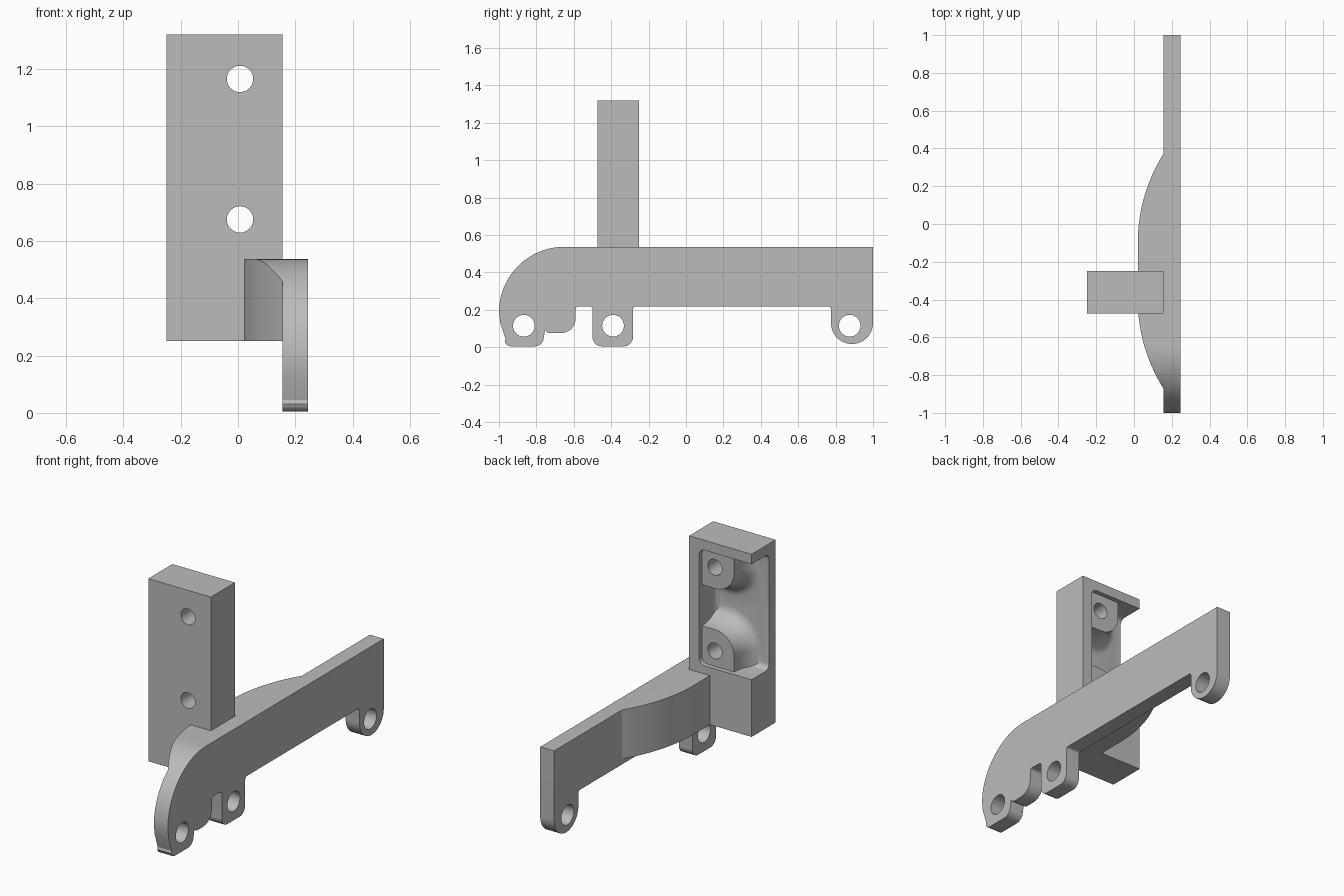
import bpy, bmesh, math
from mathutils import Vector

if "Cube" in bpy.data.objects:
    bpy.data.objects.remove(bpy.data.objects["Cube"])

grey = bpy.data.materials.new("plain grey")
grey.diffuse_color = (0.5, 0.5, 0.5, 1)
grey.use_nodes = True
grey.node_tree.nodes["Principled BSDF"].inputs["Base Color"].default_value = grey.diffuse_color


def loft(name, rings):
    """Closed solid through a list of matching 3D rings."""
    bm = bmesh.new()
    loops = [[bm.verts.new(p) for p in r] for r in rings]
    n = len(loops[0])
    for a, b in zip(loops, loops[1:]):
        for i in range(n):
            bm.faces.new((a[i], a[(i + 1) % n], b[(i + 1) % n], b[i]))
    bm.faces.new(loops[0][::-1])
    bm.faces.new(loops[-1])
    bmesh.ops.recalc_face_normals(bm, faces=bm.faces[:])
    me = bpy.data.meshes.new(name)
    bm.to_mesh(me)
    bm.free()
    ob = bpy.data.objects.new(name, me)
    bpy.context.collection.objects.link(ob)
    me.materials.append(grey)
    return ob


def place(p, axis, d):
    return {"x": (d, p[0], p[1]), "y": (p[0], d, p[1]), "z": (p[0], p[1], d)}[axis]


def prism(name, pts, axis, lo, hi):
    return loft(name, [[place(p, axis, d) for p in pts] for d in (lo, hi)])


def arc(cx, cy, r, a0, a1, n=12):
    return [(cx + r * math.cos(math.radians(a0 + (a1 - a0) * i / n)),
             cy + r * math.sin(math.radians(a0 + (a1 - a0) * i / n))) for i in range(n + 1)]


def circle(cx, cy, r, n=40):
    return arc(cx, cy, r, 0, 360, n)[:-1]


def rect(x0, y0, x1, y1):
    return [(x0, y0), (x1, y0), (x1, y1), (x0, y1)]


def boolean(ob, tool, op="DIFFERENCE"):
    m = ob.modifiers.new("cut", "BOOLEAN")
    m.operation, m.object, m.solver = op, tool, "EXACT"
    activate(ob)
    bpy.ops.object.modifier_apply(modifier=m.name)
    bpy.data.objects.remove(tool)


def activate(ob):
    bpy.ops.object.select_all(action="DESELECT")
    ob.select_set(True)
    bpy.context.view_layer.objects.active = ob


TOP, BELLY, FACE = 0.537, 0.218, 0.155

# Side plate: rounded nose, three lugs below
nose = arc(-0.65, 0.187, 0.35, 90, 180, 28)
outline = nose + [(-0.993, 0.13), (-0.965, 0.045)]
outline += arc(-0.935, 0.04, 0.035, 195, 270, 6)
outline += arc(-0.81, 0.055, 0.05, 270, 340, 8)
outline += arc(-0.725, 0.105, 0.03, 200, 270, 6)
outline += arc(-0.67, 0.155, 0.08, 270, 360, 10)
outline += arc(-0.575, 0.203, 0.015, 180, 90, 4)
outline += arc(-0.515, 0.203, 0.015, 90, 0, 4)
outline += arc(-0.45, 0.055, 0.05, 180, 270, 8)
outline += arc(-0.333, 0.055, 0.05, 270, 360, 8)
outline += arc(-0.268, 0.203, 0.015, 180, 90, 4)
outline += arc(0.76, 0.203, 0.015, 90, 0, 4)
outline += arc(0.8875, 0.13, 0.1125, 180, 360, 24)
outline += [(1.0, TOP)]
plate = prism("side_plate", outline, "x", FACE, 0.245)
for y in (-0.867, -0.39, 0.875):
    boolean(plate, prism("bore", circle(y, 0.115, 0.058), "x", 0, 0.4))

# Curved rib on the inner side, trimmed to the plate's nose
R, x0 = 0.886, 0.02
half = math.degrees(math.asin(0.47 / R))
plan = arc(x0 + R, -0.1, R, 180 - half, 180, 16) + arc(x0 + R, -0.4, R, 180, 180 + half, 16)
plan[0], plan[-1] = (FACE, 0.37), (FACE, -0.87)
rib = prism("curved_rib", plan, "z", 0.25, TOP)
boolean(rib, prism("nose_trim", nose + [(-1, 0.1), (0.6, 0.1), (0.6, TOP)], "x", -0.2, 0.4),
        "INTERSECT")

# Upright block with a pocket in its back, open towards -x
FRONT, BACK, FLOOR, RIM = -0.473, -0.25, -0.412, -0.277
block = prism("upright_block", rect(-0.25, 0.25, FACE, 1.32), "y", FRONT, BACK)
pocket = prism("pocket", rect(-0.45, 0.585, 0.09, 1.262), "y", FLOOR, 0.0)
bev = pocket.modifiers.new("round", "BEVEL")
bev.width, bev.segments = 0.035, 5
activate(pocket)
bpy.ops.object.modifier_apply(modifier="round")

# Screw bosses left standing in the pocket corners, flaring into the floor
HX, HOLES = 0.007, ((1.165, 1), (0.675, -1))
for cz, s in HOLES:
    rings = [(0.125, 0.1), (0.125, RIM)]
    flare = 0.085
    for i in range(1, 9):
        a = math.radians(90 * i / 8)
        rings.append((0.125 + flare * (1 - math.cos(a)), RIM + (FLOOR - RIM) * math.sin(a)))
    rings.append((0.21, FLOOR - 0.03))
    rings[0] = (0.125, RIM + 0.0)
    rings.pop(1)
    solid = []
    for r, y in rings:
        foot = [(0.15, s * -r)] + [(px, s * pz) for px, pz in arc(HX, 0, r, 270, 180, 14)]
        foot += [(HX - r, s * 0.13), (0.15, s * 0.13)]
        solid.append([(px, y, cz + pz) for px, pz in foot])
    boolean(pocket, loft("boss", solid))
boolean(block, pocket)
for cz, s in HOLES:
    boolean(block, prism("screw_hole", circle(HX, cz, 0.046), "y", -0.6, 0.0))

for ob in (plate, rib, block):
    activate(ob)
    bpy.ops.object.shade_smooth_by_angle(angle=math.radians(30))
